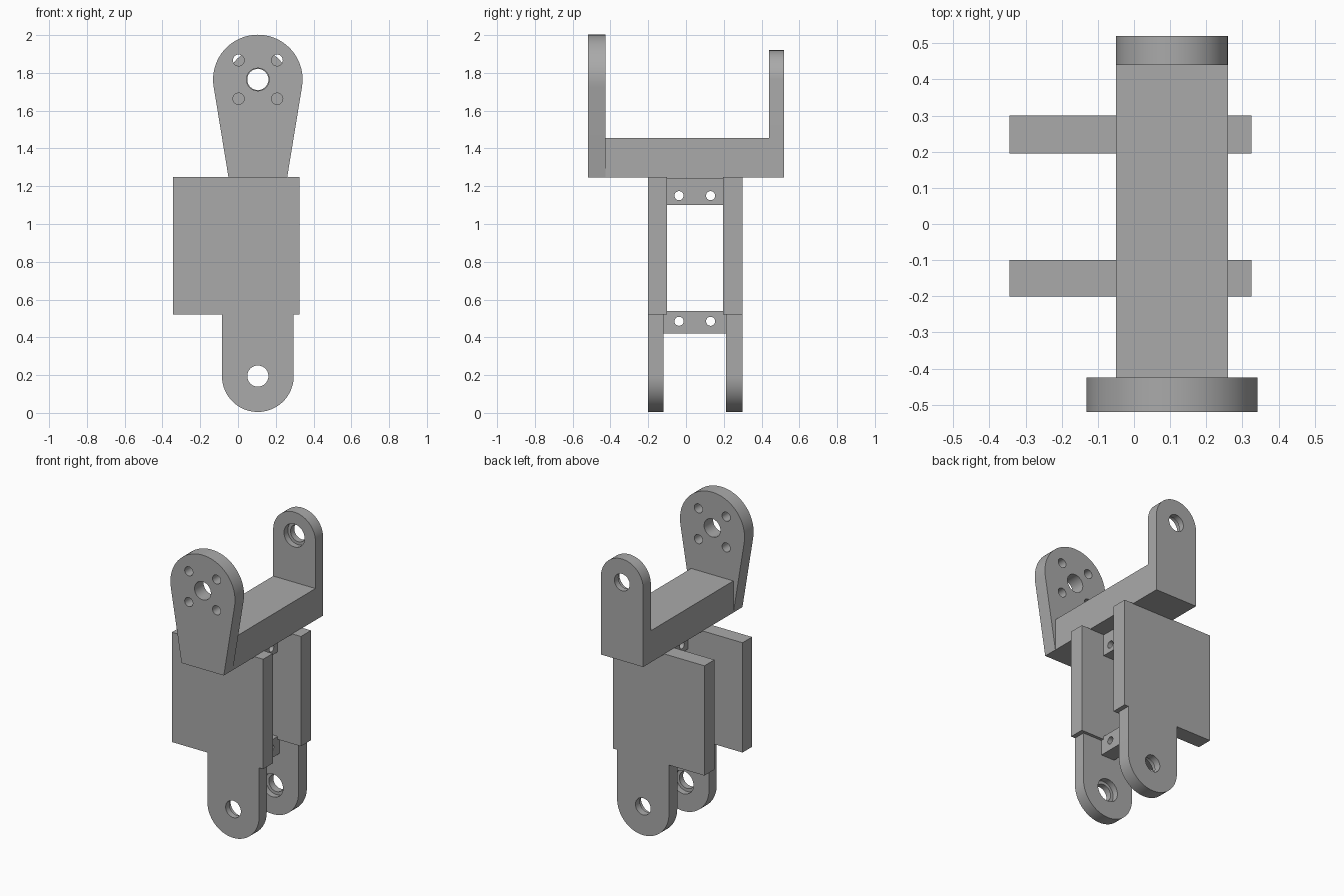
import bpy, bmesh, math
from mathutils import Matrix

if "Cube" in bpy.data.objects:
    bpy.data.objects.remove(bpy.data.objects["Cube"], do_unlink=True)

GREY = (0.4, 0.4, 0.4, 1)
metal = bpy.data.materials.new("plain grey")
metal.use_nodes = True
metal.diffuse_color = GREY
metal.node_tree.nodes["Principled BSDF"].inputs["Base Color"].default_value = GREY

CX = 0.105          # shared centre line of all pivots
HIP_Z, FOOT_Z = 1.765, 0.195


def make_object(name, bm):
    bmesh.ops.recalc_face_normals(bm, faces=bm.faces[:])
    mesh = bpy.data.meshes.new(name)
    bm.to_mesh(mesh)
    bm.free()
    mesh.materials.append(metal)
    ob = bpy.data.objects.new(name, mesh)
    bpy.context.collection.objects.link(ob)
    return ob


def extrude_xz(name, outline, y0, y1):
    """Plate with an outline in x and z, from y0 to y1."""
    bm = bmesh.new()
    face = bm.faces.new([bm.verts.new((x, y0, z)) for x, z in outline])
    moved = bmesh.ops.extrude_face_region(bm, geom=[face])["geom"]
    verts = [v for v in moved if isinstance(v, bmesh.types.BMVert)]
    bmesh.ops.translate(bm, vec=(0, y1 - y0, 0), verts=verts)
    return make_object(name, bm)


def box(name, x0, x1, y0, y1, z0, z1):
    return extrude_xz(name, [(x0, z0), (x1, z0), (x1, z1), (x0, z1)], y0, y1)


def lobe(cz, radius, half_base, base_z, steps=40):
    """Rounded end around (CX, cz) with sides tangent to it down or up to base_z."""
    drop = abs(cz - base_z)
    start = math.acos(min(1, radius / math.hypot(half_base, drop))) - math.atan2(drop, half_base)
    side = 1 if cz > base_z else -1
    points = [(CX - half_base, base_z), (CX + half_base, base_z)]
    for i in range(steps + 1):
        a = start + (math.pi - 2 * start) * i / steps
        points.append((CX + radius * math.cos(a), cz + side * radius * math.sin(a)))
    return points


def drill(ob, centre, radius, depth, axis="Y"):
    """Cut a round hole of the given depth, centred on a point."""
    turn = Matrix.Rotation(math.pi / 2, 4, "X" if axis == "Y" else "Y")
    bm = bmesh.new()
    bmesh.ops.create_cone(bm, cap_ends=True, segments=40, radius1=radius, radius2=radius,
                          depth=depth, matrix=Matrix.Translation(centre) @ turn)
    cutter = make_object("hole_cutter", bm)
    cutter.hide_render = True
    mod = ob.modifiers.new("hole", "BOOLEAN")
    mod.operation, mod.solver, mod.object = "DIFFERENCE", "EXACT", cutter
    bpy.context.view_layer.objects.active = ob
    bpy.ops.object.modifier_apply(modifier=mod.name)
    bpy.data.objects.remove(cutter, do_unlink=True)


def bearing_hole(ob, z, y_mid, inner_y):
    """Through hole with a wider seat sunk into the inner face."""
    drill(ob, (CX, y_mid, z), 0.056, 0.3)
    drill(ob, (CX, inner_y, z), 0.076, 0.08)


# Upper bracket: cross beam, tapered horn arm and round-topped idler arm
parts = [box("bracket_beam", CX - 0.155, CX + 0.155, -0.425, 0.44, 1.245, 1.455)]

horn = extrude_xz("bracket_horn_arm", lobe(HIP_Z, 0.237, 0.155, 1.245), -0.52, -0.425)
drill(horn, (CX, -0.47, HIP_Z), 0.06, 0.3)
for sx in (-1, 1):
    for sz in (-1, 1):
        drill(horn, (CX + sx * 0.102, -0.47, HIP_Z + sz * 0.102), 0.03, 0.3)
parts.append(horn)

idler = extrude_xz("bracket_idler_arm", lobe(HIP_Z, 0.155, 0.155, 1.245), 0.44, 0.52)
bearing_hole(idler, HIP_Z, 0.48, 0.44)
parts.append(idler)

# Lower leg: two side plates, each ending in a rounded pivot ear
for name, outer, plate_in, ear_in in (("front", -0.2, -0.1, -0.12),
                                      ("back", 0.3, 0.195, 0.213)):
    parts.append(box(name + "_side_plate", -0.345, 0.325, outer, plate_in, 0.52, 1.248))
    ear = extrude_xz(name + "_pivot_ear", lobe(FOOT_Z, 0.19, 0.19, 0.52), outer, ear_in)
    bearing_hole(ear, FOOT_Z, (outer + ear_in) / 2, ear_in)
    parts.append(ear)

# Cross bars joining the side plates, each with two screw holes
for name, y0, y1, z0, z1, hole_z in (("upper_cross_bar", -0.1, 0.195, 1.1, 1.243, 1.15),
                                     ("lower_cross_bar", -0.12, 0.213, 0.42, 0.54, 0.485)):
    bar = box(name, CX - 0.05, CX + 0.05, y0, y1, z0, z1)
    for y in (-0.037, 0.13):
        drill(bar, (CX, y, hole_z), 0.024, 0.3, axis="X")
    parts.append(bar)

# Smooth the round edges, keep the corners sharp
bpy.ops.object.select_all(action="DESELECT")
for ob in parts:
    ob.select_set(True)
bpy.context.view_layer.objects.active = parts[0]
bpy.ops.object.shade_smooth_by_angle(angle=math.radians(30))
